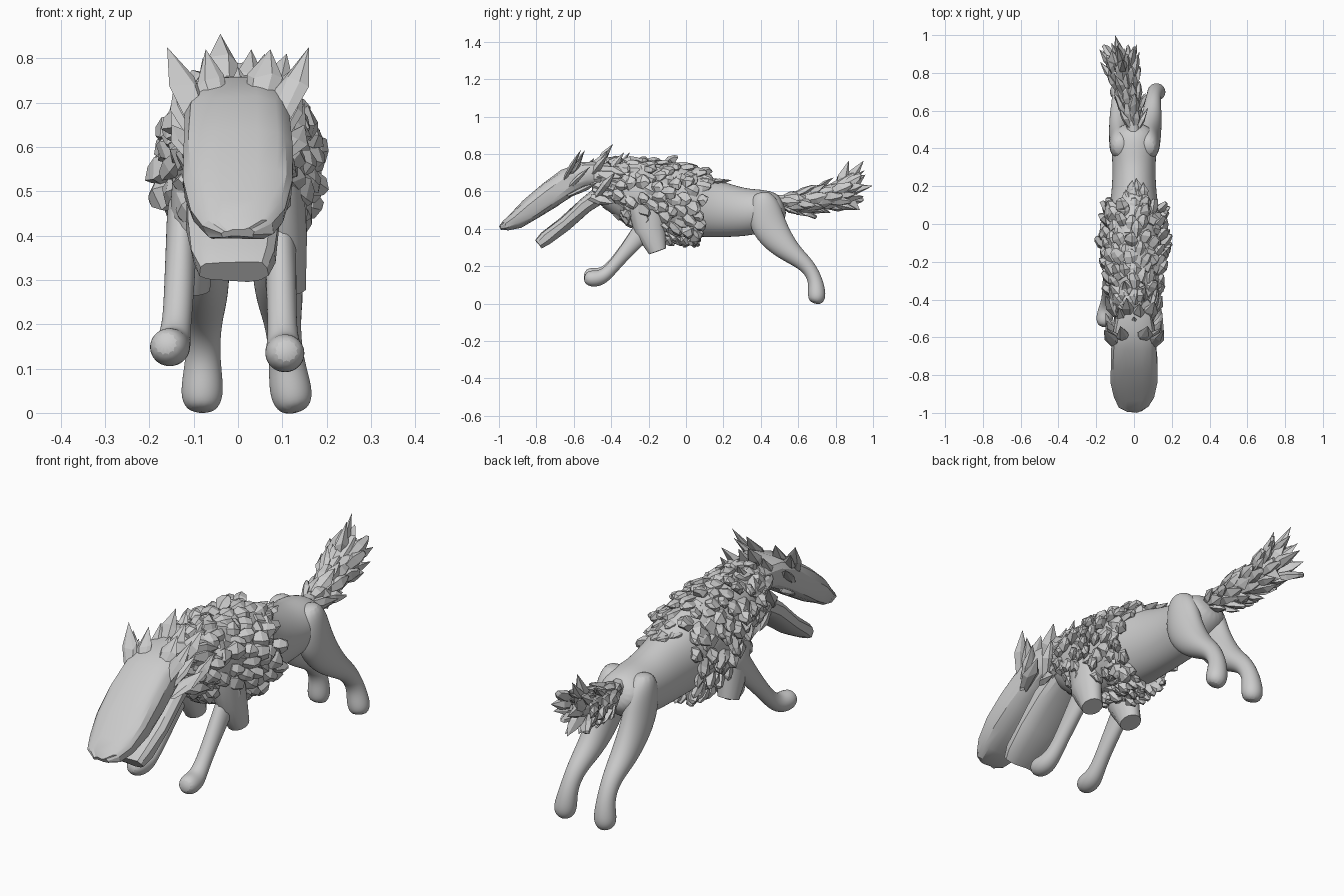
import bpy, bmesh, math, random
from mathutils import Vector

if "Cube" in bpy.data.objects:
    bpy.data.objects.remove(bpy.data.objects["Cube"])

rng = random.Random(7)


def finish(name, bm, smooth=None, subsurf=0):
    bmesh.ops.recalc_face_normals(bm, faces=bm.faces)
    me = bpy.data.meshes.new(name)
    bm.to_mesh(me)
    bm.free()
    ob = bpy.data.objects.new(name, me)
    bpy.context.collection.objects.link(ob)
    if subsurf:
        m = ob.modifiers.new("Subdivision", 'SUBSURF')
        m.levels = m.render_levels = subsurf
    if smooth:
        bpy.ops.object.select_all(action='DESELECT')
        ob.select_set(True)
        bpy.context.view_layer.objects.active = ob
        bpy.ops.object.shade_smooth_by_angle(angle=math.radians(smooth))
    return ob


def tube(name, stations, sides=12, power=2.0, smooth=50, subsurf=2, jitter=0.0):
    """Loft through stations (x, y, z, half width, half thickness)."""
    bm = bmesh.new()
    pts = [Vector(s[:3]) for s in stations]
    rings = []
    for i, s in enumerate(stations):
        t = (pts[min(i + 1, len(pts) - 1)] - pts[max(i - 1, 0)]).normalized()
        u = (Vector((1, 0, 0)) - t * t.x).normalized()
        n = t.cross(u)
        ring = []
        for k in range(sides):
            a = 2 * math.pi * (k + 0.5) / sides
            c, d = math.cos(a), math.sin(a)
            p = pts[i] + u * s[3] * math.copysign(abs(c) ** (2 / power), c) \
                + n * s[4] * math.copysign(abs(d) ** (2 / power), d)
            p += Vector([rng.uniform(-jitter, jitter) for _ in range(3)])
            ring.append(bm.verts.new(p))
        rings.append(ring)
    for a, b in zip(rings, rings[1:]):
        for k in range(sides):
            j = (k + 1) % sides
            bm.faces.new((a[k], a[j], b[j], b[k]))
    bm.faces.new(rings[0])
    bm.faces.new(rings[-1])
    return finish(name, bm, smooth, subsurf)


def shard(bm, base, d, length, width, up, flat=0.5, sides=5, blunt=0.0):
    """Irregular tuft of fur, flattened along 'up'; blunt > 0 gives a chunky end."""
    d = d.normalized()
    side = d.cross(up).normalized()
    n = side.cross(d)
    rings = []
    for f, r in [(0, 0.65), (0.5, 1.0)] + ([(0.88, blunt)] if blunt else []):
        ring = []
        for k in range(sides):
            a = 2 * math.pi * k / sides
            w = width * r * rng.uniform(0.75, 1.2)
            ring.append(bm.verts.new(base + d * length * (f + rng.uniform(-.1, .1))
                        + side * w * math.cos(a) + n * w * flat * math.sin(a)))
        rings.append(ring)
    tip = bm.verts.new(base + d * length)
    bm.faces.new(rings[0])
    for k in range(sides):
        j = (k + 1) % sides
        for a, b in zip(rings, rings[1:]):
            bm.faces.new((a[k], a[j], b[j], b[k]))
        bm.faces.new((rings[-1][k], rings[-1][j], tip))


# torso: (y, centre z, half width, half height)
TORSO = [(-0.50, .67, .08, .07), (-0.42, .645, .11, .125), (-0.3, .60, .14, .175),
         (-0.15, .57, .158, .195), (0.0, .545, .152, .193), (0.1, .515, .13, .165),
         (0.2, .50, .118, .15), (0.32, .487, .116, .13), (0.42, .497, .124, .118),
         (0.49, .515, .105, .09), (0.525, .53, .06, .05)]
tube("torso", [(0, y, z, w, h) for y, z, w, h in TORSO], sides=16)


def torso_at(y):
    for a, b in zip(TORSO, TORSO[1:]):
        if y <= b[0]:
            f = (y - a[0]) / (b[0] - a[0])
            return [p + (q - p) * f for p, q in zip(a[1:], b[1:])]


# shaggy coat of chunky scales over chest, shoulders and neck
bm = bmesh.new()
rows = 12
for r in range(rows):
    count = 12 if r == 0 else 17
    for k in range(count):
        a = 2 * math.pi * (k + 0.5 * (r % 2) + rng.uniform(-.3, .3)) / count
        y = -0.45 + 0.50 * r / (rows - 1) + rng.uniform(-.02, .02) + .03 * math.sin(a) * r / rows
        z, w, h = torso_at(y)
        n = Vector((math.cos(a) / w, 0, math.sin(a) / h)).normalized()
        p = Vector((math.cos(a) * w, y, z + math.sin(a) * h)) - n * 0.012
        d = Vector((0, 1, -0.45)) + n * rng.uniform(.25, .75)
        d += Vector([rng.uniform(-.4, .4) for _ in range(3)])
        shard(bm, p, d, rng.uniform(.065, .09), rng.uniform(.032, .044), n, 0.65, blunt=.6)
# trailing tufts on the spine
for k in range(9):
    shard(bm, Vector((rng.uniform(-.05, .05), .06 + .012 * k, .65)),
          Vector((rng.uniform(-.3, .3), 1, .12)), .09, .028, Vector((0, 0, 1)), .5)
# hanging belly tufts
for k in range(12):
    shard(bm, Vector((rng.uniform(-.08, .08), rng.uniform(-.12, .05), .37)),
          Vector((rng.uniform(-.3, .3), .6, -.9)), .075, .035, Vector((0, 1, 0.5)), .7, blunt=.5)
finish("fur_coat", bm)

# head: upper skull and muzzle, then lower jaw
tube("upper_head", [(0, -.992, .405, .035, .010), (0, -.965, .415, .078, .028), (0, -.91, .447, .105, .046),
                    (0, -.83, .505, .122, .064), (0, -.73, .58, .124, .074), (0, -.63, .65, .118, .074),
                    (0, -.54, .69, .105, .07), (0, -.45, .70, .085, .06)],
     sides=16, power=3.2, smooth=25, subsurf=0, jitter=.004)
tube("lower_jaw", [(-.01, -.79, .318, .078, .03), (-.01, -.75, .352, .095, .036), (-.01, -.65, .428, .106, .038),
                   (-.01, -.54, .525, .106, .04), (0, -.42, .61, .09, .05)],
     sides=12, power=3.2, smooth=25, subsurf=0, jitter=.004)

# ears: each a fan of tall narrow spikes growing out of the skull
bm = bmesh.new()
back = Vector((0, -.6, .8))
for s in (-1, 1):
    for bx, by, bz, tx, ty, tz, w in ((.08, -.66, .64, .16, -.56, .825, .034),
                                      (.06, -.64, .66, .145, -.55, .79, .036),
                                      (.04, -.64, .67, .073, -.54, .82, .036),
                                      (.09, -.63, .62, .145, -.51, .735, .034),
                                      (.10, -.62, .58, .15, -.47, .65, .034)):
        b, t = Vector((s * bx, by, bz)), Vector((s * tx, ty, tz))
        shard(bm, b, t - b, (t - b).length, w, back, .45, 6)
finish("ears", bm)

# mane spikes behind the ears and around the cheeks
bm = bmesh.new()
for tx, ty, tz in ((-.04, -.39, .855), (.03, -.42, .82), (.11, -.41, .81), (-.08, -.44, .80),
                   (0, -.49, .78), (.06, -.33, .81), (-.05, -.30, .81), (.15, -.38, .70), (-.15, -.38, .70)):
    b = Vector((tx * .6, ty - .1, tz - .13))
    t = Vector((tx, ty, tz))
    shard(bm, b, t - b, (t - b).length, .038, back, .6)
for k in range(22):
    s = (-1, 1)[k % 2]
    b = Vector((s * rng.uniform(.065, .095), rng.uniform(-.55, -.44), rng.uniform(.54, .72)))
    shard(bm, b, Vector((s * .3, 1, rng.uniform(-.5, .2))), .14, .034, Vector((s, 0, 0)), .5)
finish("mane", bm)

# forelegs and the loose shoulder stubs; left one is carried a little higher
FORE = [(-.15, .50, .065), (-.22, .40, .060), (-.30, .305, .043), (-.375, .215, .034),
        (-.42, .165, .036), (-.46, .138, .045), (-.51, .135, .048), (-.545, .145, .027)]
for s, x0, x1, dz, nm in ((-1, -.125, -.165, .014, "left"), (1, .095, .11, -.003, "right")):
    last = len(FORE) - 1
    tube("front_leg_" + nm, [(x0 + (x1 - x0) * (i / last) ** 1.5, y, z + dz * i / last, min(r, .036) if i < 5 else r, r)
                             for i, (y, z, r) in enumerate(FORE)], sides=12)
    tube("shoulder_" + nm, [(s * .09, -.215, .52, .06, .095), (s * .105, -.195, .40, .052, .085),
                            (s * .108, -.152, .28, .046, .048)], sides=14, smooth=40, subsurf=0)

# hind legs
HIND = [(.405, .60, .04), (.415, .54, .085), (.43, .43, .105), (.495, .335, .085), (.575, .26, .056),
        (.65, .205, .042), (.69, .135, .039), (.698, .075, .048), (.70, .03, .05), (.69, .001, .03)]
for x0, x1, nm in ((-.072, -.083, "left"), (.072, .13, "right")):
    last = len(HIND) - 1
    tube("hind_leg_" + nm, [(x0 + (x1 - x0) * (i / last) ** 1.2, y, z, min(r, .06), r)
                            for i, (y, z, r) in enumerate(HIND)], sides=12)

# bushy tail: core and layered tufts
TAIL = [Vector(p) for p in ((0, .46, .55), (-.015, .6, .545), (-.05, .75, .57), (-.07, .88, .61))]
tube("tail_core", [(*p, r, r) for p, r in zip(TAIL, (.035, .035, .045, .03))], sides=8, subsurf=0)
bm = bmesh.new()
for k in range(56):
    f = k / 55 * 2.5 + .3
    i = min(int(f), 2)
    axis = (TAIL[i + 1] - TAIL[i]).normalized()
    p = TAIL[i].lerp(TAIL[i + 1], f - i)
    a = k * 2.4
    n = Vector((math.cos(a), 0, math.sin(a)))
    rad = .018 + .016 * min(f, 2)
    shard(bm, p + n * rad, axis + n * rng.uniform(.1, .6), rng.uniform(.09, .15),
          rng.uniform(.024, .036), n, .6, blunt=rng.choice((0, .5)))
for t in ((-.10, 1.0, .63), (-.09, .95, .765), (-.06, .87, .765), (-.05, .93, .50), (-.12, .96, .69)):
    t = Vector(t)
    b = TAIL[3].lerp(TAIL[2], .5)
    shard(bm, b, t - b, (t - b).length, .038, Vector((1, 0, 0)), .7)
finish("tail_fur", bm)
